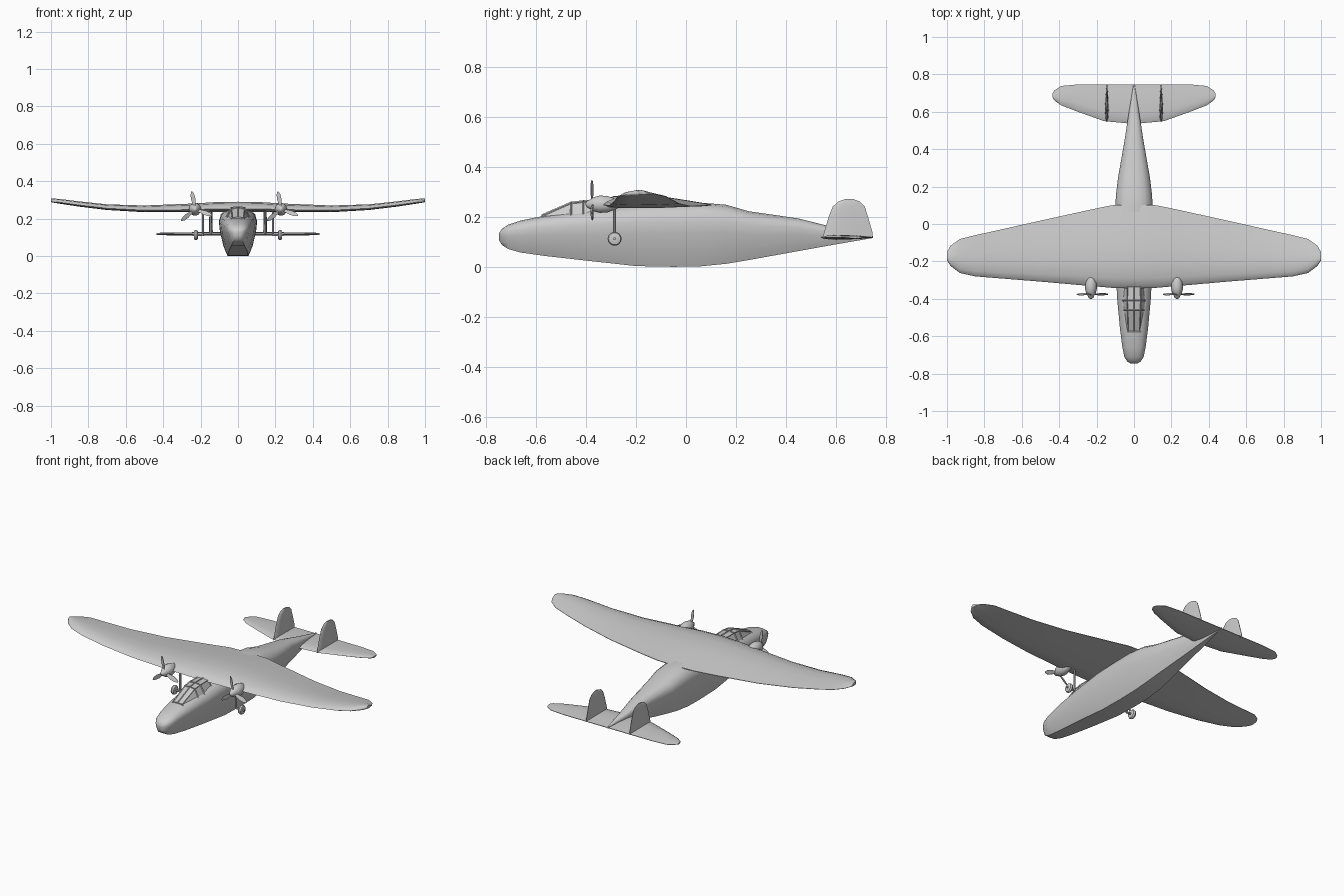
import bpy, bmesh, math
from mathutils import Vector, Matrix

old = bpy.data.objects.get("Cube")
if old:
    bpy.data.objects.remove(old, do_unlink=True)

grey = bpy.data.materials.new("plain grey")
grey.use_nodes = True
grey.diffuse_color = (0.6, 0.6, 0.6, 1)
grey.node_tree.nodes["Principled BSDF"].inputs["Base Color"].default_value = (0.6, 0.6, 0.6, 1)


def finish(bm, name, angle=35):
    bmesh.ops.recalc_face_normals(bm, faces=bm.faces)
    mesh = bpy.data.meshes.new(name)
    bm.to_mesh(mesh)
    bm.free()
    mesh.materials.append(grey)
    obj = bpy.data.objects.new(name, mesh)
    bpy.context.collection.objects.link(obj)
    bpy.ops.object.select_all(action='DESELECT')
    obj.select_set(True)
    bpy.context.view_layer.objects.active = obj
    bpy.ops.object.shade_smooth_by_angle(angle=math.radians(angle))
    return obj


def loft(rings):
    """Skin a list of equal closed rings and cap both ends."""
    bm = bmesh.new()
    rows = [[bm.verts.new(p) for p in ring] for ring in rings]
    n = len(rows[0])
    for a, b in zip(rows, rows[1:]):
        for i in range(n):
            j = (i + 1) % n
            bm.faces.new((a[i], a[j], b[j], b[i]))
    bm.faces.new(rows[0])
    bm.faces.new(rows[-1])
    return bm


def mirrored(half):
    """Stations from one tip to the other, given the half from the middle out."""
    return [(-s[0], *s[1:]) for s in reversed(half[1:])] + half


# Fuselage: one section outline scaled along the body
outline = [(0.55, 0), (0.76, 0.2), (0.95, 0.52), (1, 0.72), (0.9, 0.87), (0.6, 0.97), (0.25, 1)]
outline += [(-x, z) for x, z in reversed(outline)]
body = [  # y, half width, bottom, top
    (-0.746, 0.018, 0.105, 0.135), (-0.735, 0.036, 0.087, 0.152),
    (-0.71, 0.052, 0.071, 0.168), (-0.66, 0.062, 0.057, 0.185),
    (-0.56, 0.075, 0.043, 0.205), (-0.4, 0.09, 0.025, 0.225),
    (-0.2, 0.1, 0.003, 0.25), (-0.05, 0.102, 0, 0.255),
    (0.06, 0.102, 0.002, 0.256), (0.16, 0.096, 0.012, 0.248),
    (0.25, 0.085, 0.027, 0.222), (0.45, 0.05, 0.063, 0.193),
    (0.6, 0.027, 0.09, 0.155), (0.746, 0.003, 0.115, 0.124)]
finish(loft([[(w * x, y, lo + (hi - lo) * z) for x, z in outline]
             for y, w, lo, hi in body]), "fuselage", 50)

# Main wing: cambered section, flat beneath, gull-like rise to the tips
upper = [(0, 0.3), (0.03, 0.55), (0.12, 0.85), (0.3, 1), (0.55, 0.85), (0.8, 0.52), (1, 0.25)]
lower = [(1, 0.18), (0.6, 0.04), (0.25, 0), (0.06, 0.08)]
wing = [  # x, leading y, trailing y, underside z, thickness
    (0, -0.345, 0.104, 0.236, 0.054), (0.12, -0.341, 0.1, 0.236, 0.052),
    (0.25, -0.33, 0.073, 0.234, 0.046), (0.5, -0.308, 0.018, 0.234, 0.036),
    (0.7, -0.292, -0.027, 0.246, 0.03), (0.85, -0.28, -0.06, 0.264, 0.028),
    (0.93, -0.262, -0.08, 0.276, 0.026), (0.98, -0.225, -0.115, 0.284, 0.023),
    (1.0, -0.195, -0.15, 0.288, 0.019)]
finish(loft([[(x, a + (b - a) * u, z + t * v) for u, v in upper + lower]
             for x, a, b, z, t in mirrored(wing)]), "main_wing", 50)

# Symmetric section shared by the tailplane and fins
lens = [(0, 0), (0.08, 0.35), (0.3, 0.5), (0.65, 0.38), (1, 0.08)]
lens += [(u, -v) for u, v in reversed(lens[1:])]
tail = [(0, 0.535, 0.746, 0.02), (0.16, 0.55, 0.746, 0.019), (0.3, 0.6, 0.746, 0.017),
        (0.39, 0.635, 0.738, 0.014), (0.425, 0.66, 0.715, 0.012), (0.435, 0.677, 0.7, 0.01)]
finish(loft([[(x, a + (b - a) * u, 0.118 + t * v) for u, v in lens]
             for x, a, b, t in mirrored(tail)]), "tailplane", 50)

fin = [(0.115, 0.545, 0.746, 0.02), (0.14, 0.552, 0.744, 0.02), (0.2, 0.57, 0.727, 0.018),
       (0.24, 0.586, 0.714, 0.015), (0.26, 0.607, 0.695, 0.012), (0.27, 0.635, 0.67, 0.008)]

# Canopy: faceted glasshouse with recessed panes
canopy_sections = [  # y, base half width, base z, roof half width, roof z
    (-0.578, 0.042, 0.195, 0.032, 0.205), (-0.46, 0.06, 0.205, 0.036, 0.256),
    (-0.41, 0.066, 0.21, 0.038, 0.262), (-0.33, 0.064, 0.21, 0.036, 0.262)]
bm = loft([[(-w, y, z), (-r, y, h), (0, y, h + 0.004), (r, y, h), (w, y, z)]
           for y, w, z, r, h in canopy_sections])
bmesh.ops.recalc_face_normals(bm, faces=bm.faces)
panes = [f for f in bm.faces if len(f.verts) == 4 and f.normal.z > 0.1]
bmesh.ops.inset_individual(bm, faces=panes, thickness=0.005, depth=-0.004)
finish(bm, "canopy", 20)


def rod(name, start, end, radius, sides=10):
    start, end = Vector(start), Vector(end)
    bm = bmesh.new()
    turn = (end - start).to_track_quat('Z', 'Y').to_matrix().to_4x4()
    bmesh.ops.create_cone(bm, cap_ends=True, segments=sides, radius1=radius, radius2=radius,
                          depth=(end - start).length,
                          matrix=Matrix.Translation((start + end) / 2) @ turn)
    return finish(bm, name)


# Engine pod outline from spinner tip to tail
pod = [(-0.402, 0.003), (-0.395, 0.012), (-0.38, 0.019), (-0.37, 0.026), (-0.345, 0.032),
       (-0.315, 0.031), (-0.285, 0.021), (-0.25, 0.004)]
# Propeller blade: distance from hub, half width
blade = [(0.005, 0.005), (0.03, 0.008), (0.055, 0.012), (0.08, 0.01), (0.097, 0.003)]
ring = [math.tau * i / 14 for i in range(14)]

for side, label in ((1, "left"), (-1, "right")):
    finish(loft([[(side * 0.145 + t * v, a + (b - a) * u, z) for u, v in lens]
                 for z, a, b, t in fin]), label + "_fin", 50)

    ex, ez = side * 0.23, 0.25
    finish(loft([[(ex + r * math.cos(a), y, ez + 1.1 * r * math.sin(a)) for a in ring]
                 for y, r in pod]), label + "_engine_pod", 50)

    # Three twisted blades per propeller
    for k in range(3):
        bm = loft([[(d, -w * 0.4, -w), (d, -w * 0.4 - 0.003, -w), (d, w * 0.4 - 0.003, w),
                    (d, w * 0.4, w)] for d, w in blade])
        spin = Matrix.Rotation(-math.radians(100 + 120 * k), 4, 'Y')
        bmesh.ops.transform(bm, verts=bm.verts,
                            matrix=Matrix.Translation((ex, -0.374, ez)) @ spin)
        finish(bm, f"{label}_propeller_blade_{k + 1}")

    # Landing gear: leg, axle and rounded wheel
    gx, gy, gz = side * 0.187, -0.285, 0.112
    rod(label + "_gear_leg", (gx, gy, gz - 0.004), (gx, gy, 0.25), 0.006)
    rod(label + "_axle", (gx, gy, gz), (side * 0.243, gy, gz), 0.006)
    tyre = [(-0.011, 0.016), (-0.009, 0.024), (0, 0.028), (0.009, 0.024), (0.011, 0.016)]
    finish(loft([[(side * 0.225 + x, gy + r * math.cos(a), gz + r * math.sin(a)) for a in ring]
                 for x, r in tyre]), label + "_wheel", 40)
